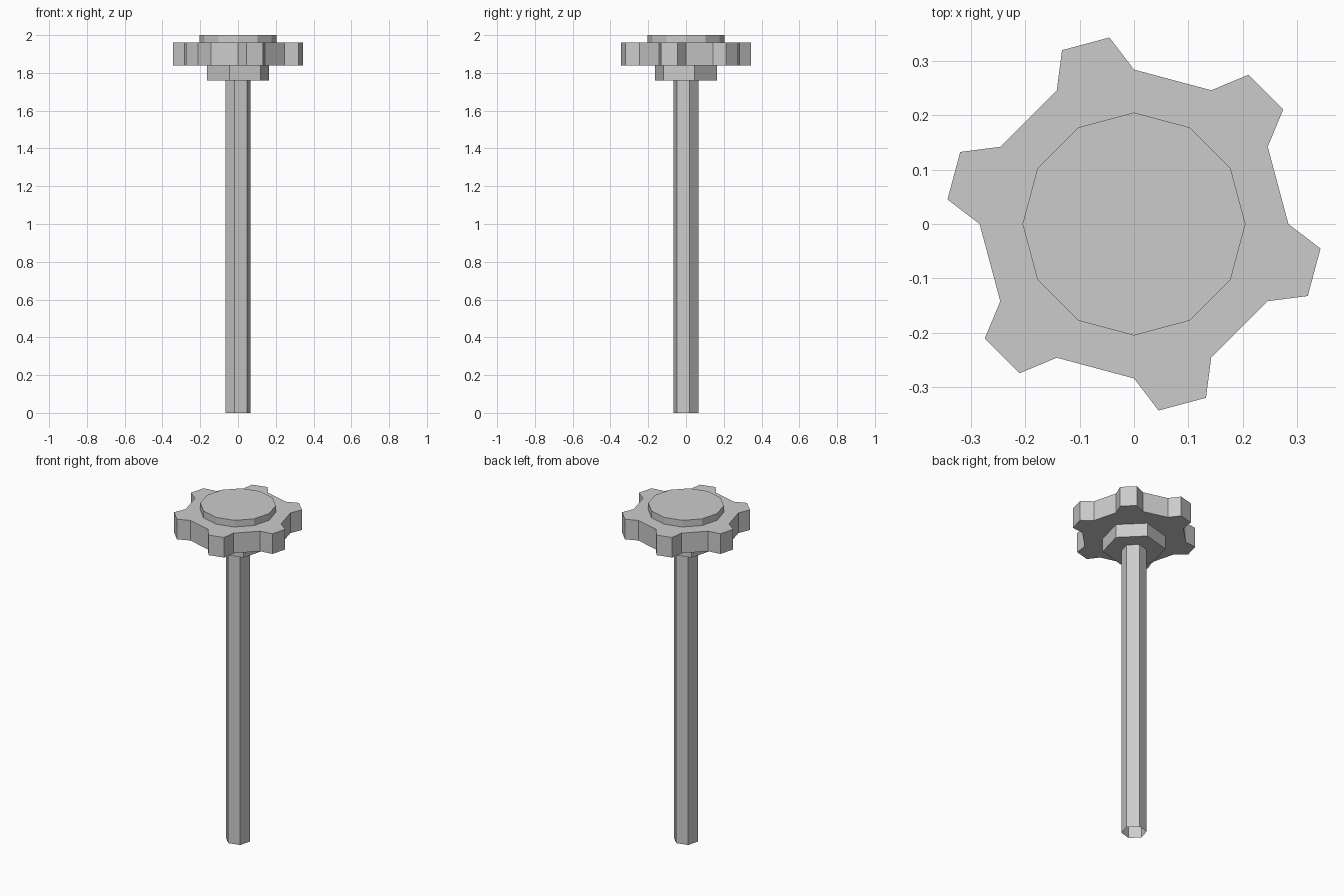
import bpy, bmesh
from math import radians, cos, sin

if "Cube" in bpy.data.objects:
    bpy.data.objects.remove(bpy.data.objects["Cube"])


def ring(sides, radius, turn=0):
    return [(radius, turn + 360 * i / sides) for i in range(sides)]


def prism(name, outline, z0, z1, bottom=True, top=True):
    """Extrude a polar outline (radius, degrees) from z0 to z1, with optional caps."""
    bm = bmesh.new()
    low, high = [[bm.verts.new((r * cos(radians(a)), r * sin(radians(a)), z))
                  for r, a in outline] for z in (z0, z1)]
    n = len(outline)
    for i in range(n):
        j = (i + 1) % n
        bm.faces.new((low[i], low[j], high[j], high[i]))
    if bottom:
        bm.faces.new(low[::-1])
    if top:
        bm.faces.new(high)
    mesh = bpy.data.meshes.new(name)
    bm.to_mesh(mesh)
    bm.free()
    obj = bpy.data.objects.new(name, mesh)
    bpy.context.collection.objects.link(obj)
    return obj


# Six-sided shaft, open at the bottom
prism("shaft", ring(6, 0.069, 15), 0, 1.76, bottom=False, top=False)

# Hexagonal collar under the wheel
prism("collar", ring(6, 0.17, 15), 1.76, 1.84, top=False)

# Six-toothed wheel: every other side of a 12-gon grows a tapered tooth
teeth = []
for k in range(6):
    a = 60 * k
    teeth += [(0.284, a), (0.284, a + 30), (0.346, a + 37.5), (0.346, a + 52.5)]
prism("toothed_wheel", teeth, 1.84, 1.96)

# Raised twelve-sided cap
prism("cap", ring(12, 0.205), 1.96, 2.0, bottom=False)
